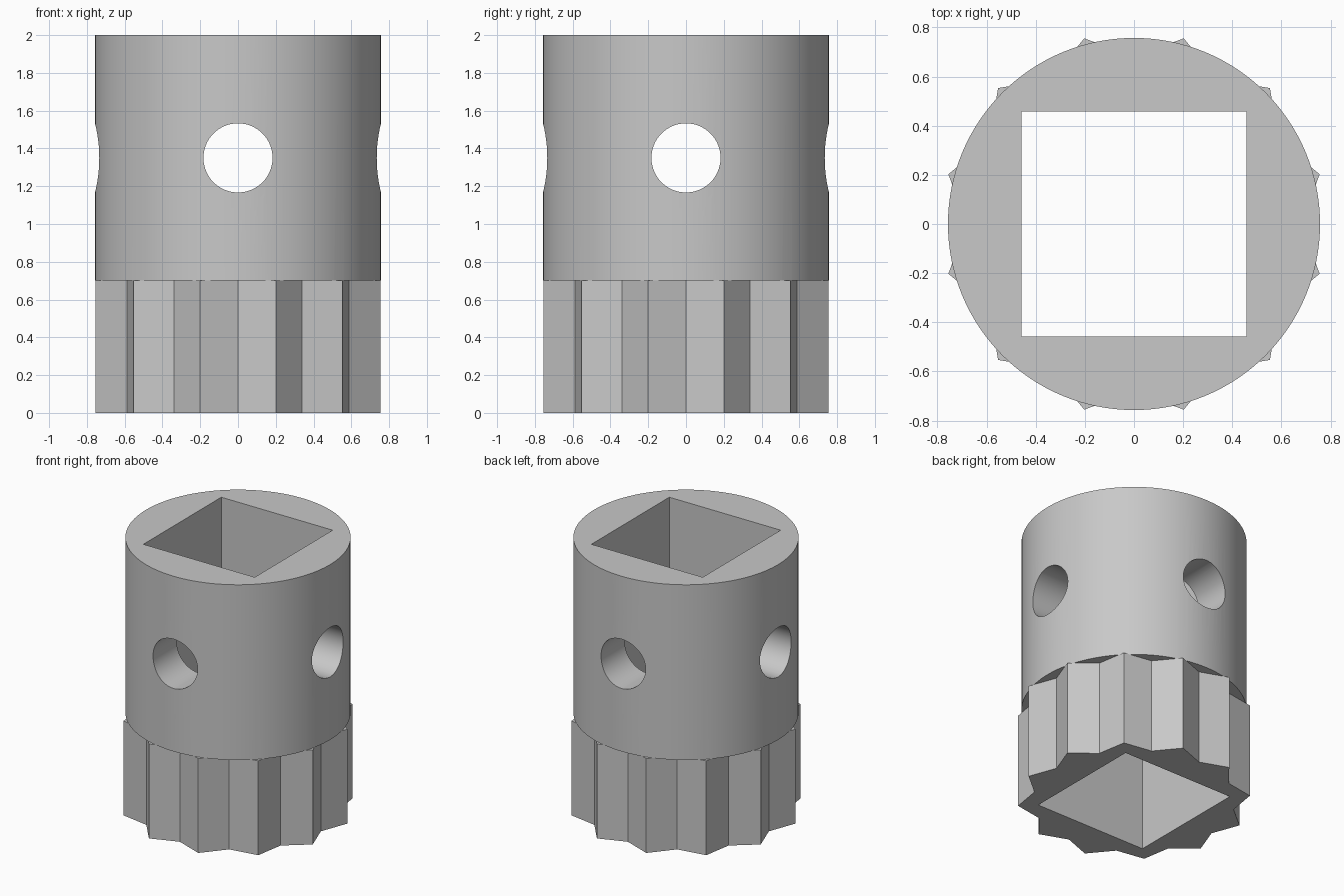
import bpy, bmesh
from math import sin, cos, pi, radians

if "Cube" in bpy.data.objects:
    bpy.data.objects.remove(bpy.data.objects["Cube"], do_unlink=True)

HEIGHT, GRIP_TOP = 2.0, 0.7
SLEEVE_R, TIP_R, VALLEY_R = 0.757, 0.782, 0.68
BORE, HOLE_R, HOLE_Z = 0.457, 0.183, 1.35

grey = bpy.data.materials.new("plain grey")
grey.use_nodes = True
colour = (0.58, 0.58, 0.58, 1)
grey.diffuse_color = colour
grey.node_tree.nodes["Principled BSDF"].inputs["Base Color"].default_value = colour


def prism(name, points, z0, z1):
    """Extrude a closed outline from z0 to z1."""
    bm = bmesh.new()
    face = bm.faces.new([bm.verts.new((x, y, z0)) for x, y in points])
    top = bmesh.ops.extrude_face_region(bm, geom=[face])["geom"]
    verts = [v for v in top if isinstance(v, bmesh.types.BMVert)]
    bmesh.ops.translate(bm, verts=verts, vec=(0, 0, z1 - z0))
    bmesh.ops.recalc_face_normals(bm, faces=bm.faces)
    mesh = bpy.data.meshes.new(name)
    bm.to_mesh(mesh)
    bm.free()
    mesh.materials.append(grey)
    obj = bpy.data.objects.new(name, mesh)
    bpy.context.collection.objects.link(obj)
    return obj


def ring(count, radii):
    """Outline whose radius cycles through radii."""
    return [(radii[i % len(radii)] * cos(2 * pi * i / count),
             radii[i % len(radii)] * sin(2 * pi * i / count)) for i in range(count)]


def combine(body, other, operation):
    """Apply a boolean and discard the helper."""
    mod = body.modifiers.new(operation, 'BOOLEAN')
    mod.operation, mod.solver, mod.object = operation, 'EXACT', other
    bpy.context.view_layer.objects.active = body
    bpy.ops.object.modifier_apply(modifier=mod.name)
    bpy.data.objects.remove(other, do_unlink=True)


# Round sleeve joined to the twelve-point fluted grip
body = prism("socket_body", ring(128, [SLEEVE_R]), GRIP_TOP, HEIGHT)
grip = prism("fluted_grip", ring(24, [VALLEY_R, TIP_R]), 0, GRIP_TOP)
combine(body, grip, 'UNION')

# Square bore through the full height
square = [(-BORE, -BORE), (BORE, -BORE), (BORE, BORE), (-BORE, BORE)]
combine(body, prism("bore_cutter", square, -0.1, HEIGHT + 0.1), 'DIFFERENCE')

# Round cross holes along both horizontal axes
for turn in (0, 90):
    cutter = prism("hole_cutter", ring(64, [HOLE_R]), -1, 1)
    cutter.rotation_euler = (radians(90), 0, radians(turn))
    cutter.location.z = HOLE_Z
    bpy.context.view_layer.update()
    combine(body, cutter, 'DIFFERENCE')

# Smooth curved walls, crisp edges
bpy.ops.object.select_all(action='DESELECT')
body.select_set(True)
bpy.context.view_layer.objects.active = body
bpy.ops.object.shade_smooth_by_angle(angle=radians(25))
